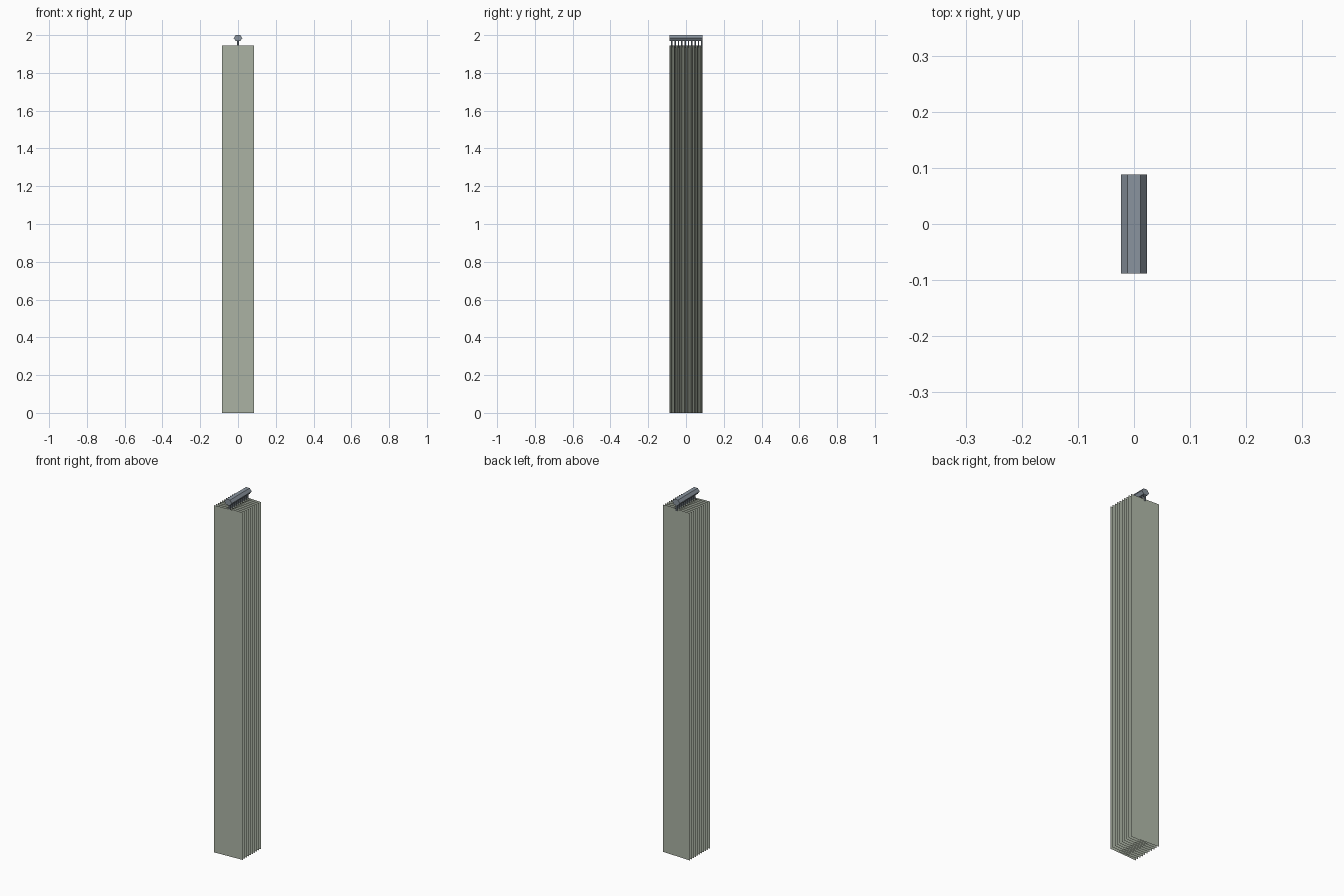
import bpy, bmesh, math

if "Cube" in bpy.data.objects:
    bpy.data.objects.remove(bpy.data.objects["Cube"])

HALF_W = 0.086      # half width of a folded panel
HALF_D = 0.088      # half depth of the folded stack
PANELS = 20
CURTAIN_TOP = 1.945
STEP = 2 * HALF_D / PANELS


def material(name, rgb):
    m = bpy.data.materials.new(name)
    m.diffuse_color = (*rgb, 1.0)
    m.use_nodes = True
    m.node_tree.nodes["Principled BSDF"].inputs["Base Color"].default_value = m.diffuse_color
    return m


def make_object(name, bm, mat):
    mesh = bpy.data.meshes.new(name)
    bm.to_mesh(mesh)
    bm.free()
    mesh.materials.append(mat)
    obj = bpy.data.objects.new(name, mesh)
    bpy.context.collection.objects.link(obj)
    return obj


panel_green = material("sage_panel", (0.413, 0.456, 0.376))
rail_grey = material("blue_grey_metal", (0.254, 0.296, 0.342))

# Folded curtain: one thin sheet zigzagging from back to front
bm = bmesh.new()
columns = []
for i in range(PANELS + 1):
    x = -HALF_W if i % 2 == 0 else HALF_W
    y = HALF_D - i * STEP
    columns.append((bm.verts.new((x, y, 0)), bm.verts.new((x, y, CURTAIN_TOP))))
for (a0, a1), (b0, b1) in zip(columns, columns[1:]):
    bm.faces.new((a0, b0, b1, a1))
make_object("folded_curtain", bm, panel_green)

# Top rail: flattened six-sided bar running front to back
bm = bmesh.new()
ring = []
for k in range(6):
    a = math.radians(60 * k)
    ring.append(bm.verts.new((0.023 * math.cos(a), -HALF_D,
                              1.984 + 0.016 * math.sin(a) / math.sin(math.radians(60)))))
cap = bm.faces.new(ring)
ext = bmesh.ops.extrude_face_region(bm, geom=[cap], use_keep_orig=True)
for v in ext["geom"]:
    if isinstance(v, bmesh.types.BMVert):
        v.co.y = HALF_D
bmesh.ops.recalc_face_normals(bm, faces=bm.faces)
make_object("top_rail", bm, rail_grey)

# Hangers: short posts joining every second panel to the rail
for i in range(PANELS // 2):
    bm = bmesh.new()
    bmesh.ops.create_cone(bm, cap_ends=True, segments=6, radius1=0.006,
                          radius2=0.006, depth=0.04)
    y = HALF_D - (2 * i + 0.5) * STEP
    for v in bm.verts:
        v.co.y = v.co.y * 0.6 + y
        v.co.z += 1.955
    make_object(f"hanger_{i + 1}", bm, rail_grey)
